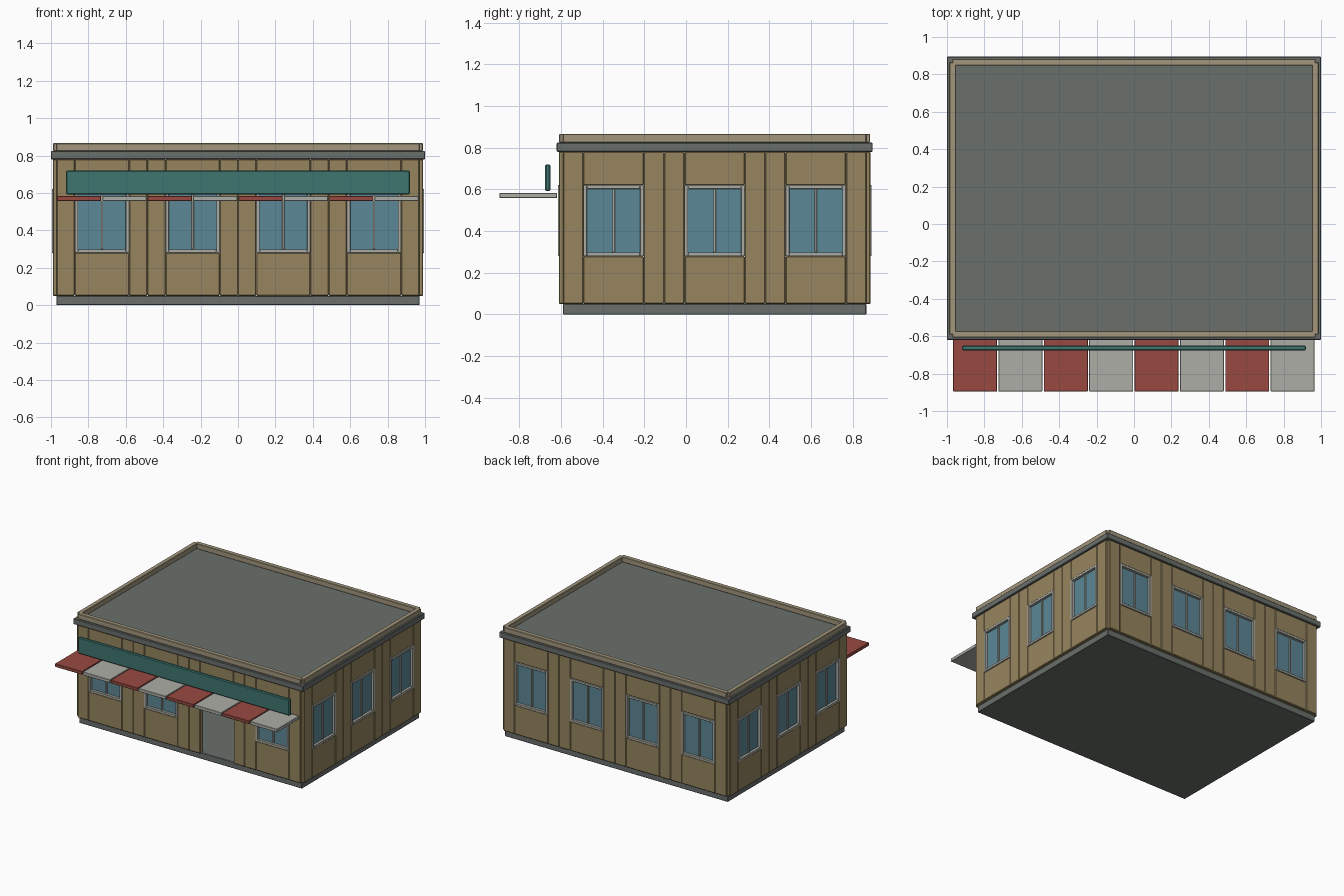
import bpy, bmesh
from math import pi
from mathutils import Matrix, Vector

if "Cube" in bpy.data.objects:
    bpy.data.objects.remove(bpy.data.objects["Cube"])


def material(name, r, g, b):
    m = bpy.data.materials.new(name)
    lin = [((c / 255 + 0.055) / 1.055) ** 2.4 for c in (r, g, b)]
    m.diffuse_color = (*lin, 1)
    m.use_nodes = True
    m.node_tree.nodes["Principled BSDF"].inputs["Base Color"].default_value = m.diffuse_color
    return m


TAN = material("tan_wall", 150, 133, 94)
TRIM = material("pale_tan", 162, 150, 124)
GREY = material("slate_grey", 106, 112, 108)
FRAME = material("frame_grey", 172, 172, 165)
GLASS = material("blue_glass", 92, 136, 150)
RED = material("awning_red", 152, 73, 65)
WHITE = material("awning_white", 174, 174, 167)
TEAL = material("sign_teal", 62, 118, 112)


def part(name, boxes, mat, bevel=0.0, place=Matrix()):
    """One object from boxes given as (x0, x1, y0, y1, z0, z1)."""
    bm = bmesh.new()
    for x0, x1, y0, y1, z0, z1 in boxes:
        mid = Vector((x0 + x1, y0 + y1, z0 + z1)) / 2
        size = Matrix.Diagonal((x1 - x0, y1 - y0, z1 - z0, 1))
        bmesh.ops.create_cube(bm, size=1, matrix=Matrix.Translation(mid) @ size)
    if bevel:
        bmesh.ops.bevel(bm, geom=bm.edges[:], offset=bevel, segments=1,
                        affect='EDGES', profile=0.5)
    me = bpy.data.meshes.new(name)
    bm.to_mesh(me)
    bm.free()
    me.materials.append(mat)
    ob = bpy.data.objects.new(name, me)
    ob.matrix_world = place
    bpy.context.collection.objects.link(ob)
    return ob


BAY = 0.485            # width of one wall bay
CY = 0.1375            # building centre in y
HX, HY = 2 * BAY, 1.5 * BAY
Z0, Z1 = 0.05, 0.78    # wall bottom and top
SILL, HEAD = 0.28, 0.62
W = 0.145              # half width of openings
T = 0.02               # half wall thickness

# floor plinth and roof slab
part("floor_plinth", [(-HX, HX, CY - HY, CY + HY, 0, Z0)], GREY, 0.003)
part("roof_slab", [(-1, 1, CY - HY - 0.03, CY + HY + 0.03, Z1, 0.825)], GREY, 0.004)


def window(name, u, place):
    f = 0.018
    a, b = u - W, u + W
    d = 0.025
    part(name + "_frame", [
        (a, a + f, -d, d, SILL, HEAD), (b - f, b, -d, d, SILL, HEAD),
        (a + f, b - f, -d, d, SILL, SILL + f), (a + f, b - f, -d, d, HEAD - f, HEAD),
        (u - 0.006, u + 0.006, -0.014, 0.014, SILL + f, HEAD - f)], FRAME, 0.0015, place)
    part(name + "_glass", [
        (a + f, u - 0.006, -0.005, 0.005, SILL + f, HEAD - f),
        (u + 0.006, b - f, -0.005, 0.005, SILL + f, HEAD - f)], GLASS, 0, place)


# four walls, each a row of bays around openings
walls = [("front", 4, HY, 0), ("right", 3, HX, pi / 2),
         ("back", 4, HY, pi), ("left", 3, HX, -pi / 2)]
for side, count, dist, angle in walls:
    place = (Matrix.Translation((0, CY, 0)) @ Matrix.Rotation(angle, 4, 'Z')
             @ Matrix.Translation((0, -dist, 0)))
    half = count * BAY / 2
    for i in range(count):
        u = -half + (i + 0.5) * BAY
        door = side == "front" and i == 2
        pieces = [(u - BAY / 2, u - W, -T, T, Z0, Z1),
                  (u + W, u + BAY / 2, -T, T, Z0, Z1),
                  (u - W, u + W, -T, T, HEAD, Z1)]
        if not door:
            pieces.append((u - W, u + W, -T, T, Z0, SILL))
            window(f"{side}_window_{i + 1}", u, place)
        part(f"{side}_wall_bay_{i + 1}", pieces, TAN, 0.004, place)
    # parapet strip above the slab
    part(side + "_parapet", [(-half, half, -0.018, 0.018, 0.825, 0.866)],
         TRIM, 0.003, place)

# striped awning
for i in range(8):
    x = -HX + i * BAY / 2
    part(f"awning_panel_{i + 1}", [(x + 0.003, x + 0.238, -0.895, -0.618, 0.558, 0.583)],
         WHITE if i % 2 else RED, 0.002)

# blank sign board above the awning
part("sign_board", [(-0.92, 0.92, -0.676, -0.65, 0.592, 0.72)], TEAL, 0.006)
